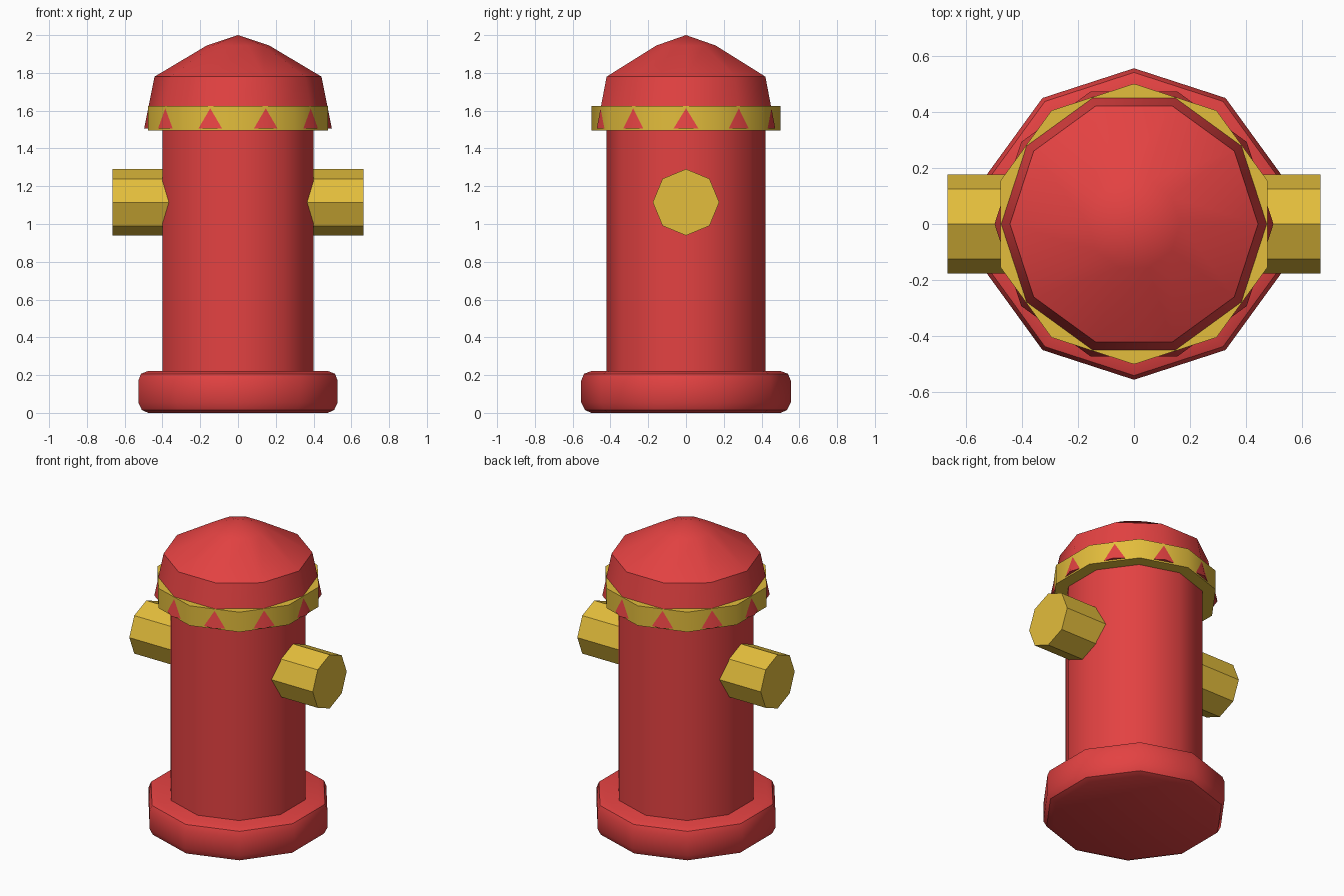
import bpy
import bmesh
from math import cos, sin, pi, radians
from mathutils import Matrix

cube = bpy.data.objects.get("Cube")
if cube:
    bpy.data.objects.remove(cube, do_unlink=True)


def material(name, rgb):
    mat = bpy.data.materials.new(name)
    mat.use_nodes = True
    color = (*rgb, 1.0)
    mat.diffuse_color = color
    mat.node_tree.nodes["Principled BSDF"].inputs["Base Color"].default_value = color
    return mat


red = material("red_paint", (0.77, 0.054, 0.054))
yellow = material("yellow_paint", (0.77, 0.51, 0.045))


def lathe(name, profile, sides, start, mat, transform=Matrix()):
    """Closed faceted solid from (radius, height) points, bottom to top."""
    bm = bmesh.new()
    rings = []
    for r, z in profile:
        count = sides if r > 0 else 1
        angles = [start + 2 * pi * i / sides for i in range(count)]
        rings.append([bm.verts.new((r * cos(a), r * sin(a), z)) for a in angles])
    for low, high in zip(rings, rings[1:]):
        for i in range(sides):
            j = (i + 1) % sides
            if len(high) == 1:
                bm.faces.new((low[i], low[j], high[0]))
            else:
                bm.faces.new((low[i], low[j], high[j], high[i]))
    bm.faces.new(rings[0][::-1])
    if len(rings[-1]) > 1:
        bm.faces.new(rings[-1])
    bm.transform(transform)
    mesh = bpy.data.meshes.new(name)
    bm.to_mesh(mesh)
    bm.free()
    mesh.materials.append(mat)
    obj = bpy.data.objects.new(name, mesh)
    bpy.context.collection.objects.link(obj)
    bpy.ops.object.select_all(action="DESELECT")
    obj.select_set(True)
    bpy.context.view_layer.objects.active = obj
    bpy.ops.object.shade_smooth_by_angle(angle=radians(40))
    return obj


# Rounded foot flange
lathe("base", [(0.50, 0), (0.535, 0.015), (0.555, 0.055), (0.555, 0.17),
               (0.54, 0.207), (0.50, 0.222)], 10, pi / 2, red)

# Barrel
lathe("body", [(0.42, 0.1), (0.42, 1.55)], 10, pi / 2, red)

# Collar, turned half a side from the cap so the cap corners poke through
lathe("collar", [(0.50, 1.495), (0.50, 1.625)], 10, pi / 2, yellow)

# Flared cap with a shallow pointed dome
lathe("cap", [(0.497, 1.505), (0.442, 1.78), (0.165, 1.945), (0, 2)], 10, 0, red)

# Octagonal side outlets
for side, name in ((1, "left_outlet"), (-1, "right_outlet")):
    place = Matrix.Translation((0, 0, 1.115)) @ Matrix.Rotation(side * pi / 2, 4, "Y")
    lathe(name, [(0.176, 0.3), (0.176, 0.665)], 8, 0, yellow, place)
